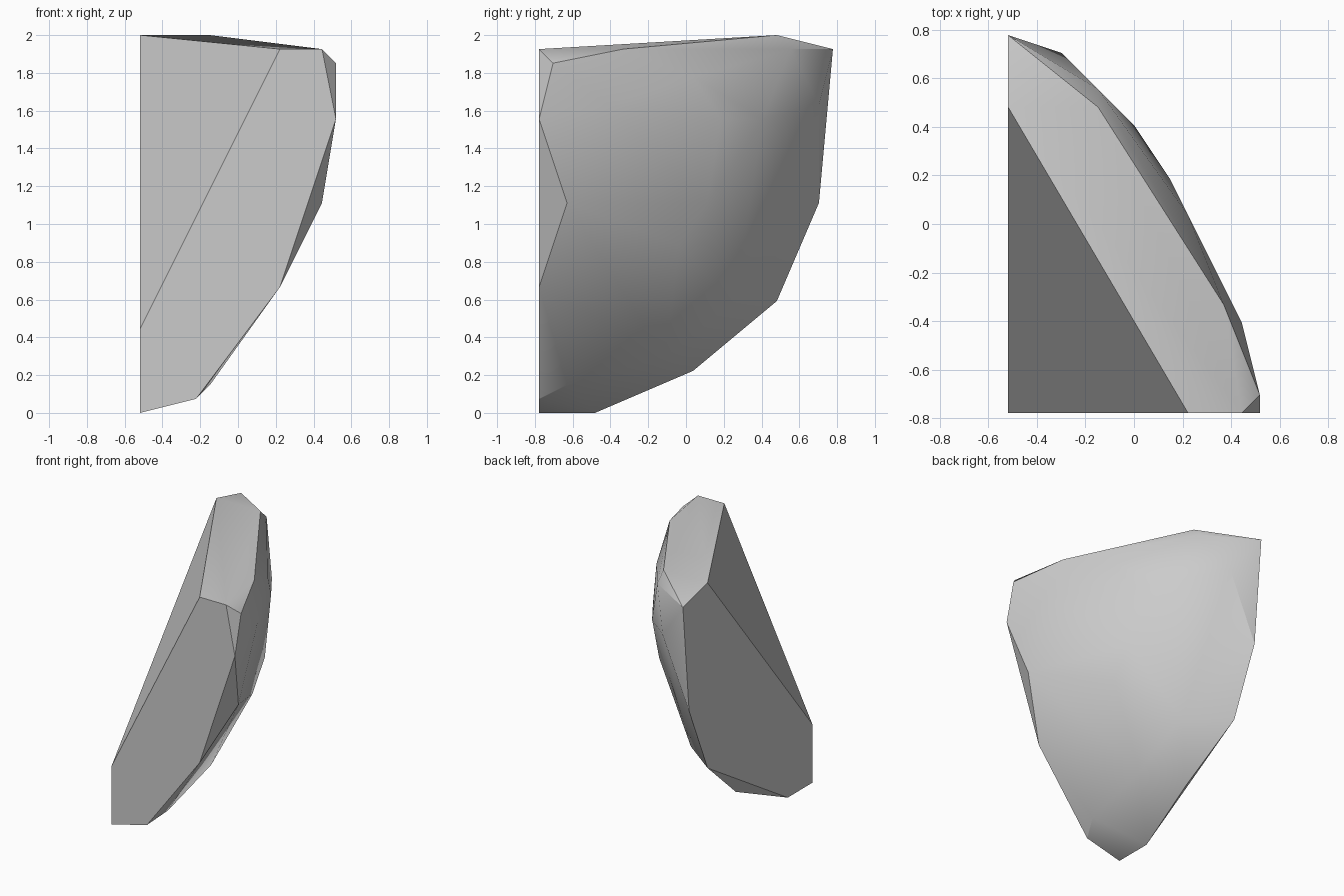
import bpy
import bmesh
import math

default_cube = bpy.data.objects.get("Cube")
if default_cube:
    bpy.data.objects.remove(default_cube, do_unlink=True)

# The shard is laid out on a regular grid of small cells
CELL = 2 / 27
HALF_DEPTH = 10.5

# Outline of the flat front cut: across, up
front_cut = [(-7, 0), (-7, 6), (3, 26), (6, 26), (7, 21), (3, 9), (-3, 1)]

# Outline of the flat side cut: depth, up
side_cut = [(17, 27), (21, 26), (20, 15), (17, 8), (4, 0)]

# Corners of the rounded outer surface and the top: across, depth, up
top_corners = [(7, 1, 25), (5, 6, 26), (-2, 17, 27), (-2, 18, 26)]
upper_corners = [(-4, 20, 22), (0, 16, 21), (2, 13, 21), (6, 5, 22), (3, 11, 24)]
lower_corners = [(6, 2, 15), (2, 12, 15), (2, 10, 12), (-3, 14, 8),
                 (-2, 9, 4), (-6, 11, 3), (-2, 2, 2)]


def make_material(name, color):
    material = bpy.data.materials.new(name)
    material.use_nodes = True
    material.diffuse_color = color
    shader = next(n for n in material.node_tree.nodes if n.type == "BSDF_PRINCIPLED")
    shader.inputs["Base Color"].default_value = color
    return material


def make_hull(name, corners, material):
    """Wrap a convex solid around the corners and merge its flat faces."""
    bm = bmesh.new()
    for across, depth, up in corners:
        bm.verts.new((across * CELL, (depth - HALF_DEPTH) * CELL, up * CELL))
    hull = bmesh.ops.convex_hull(bm, input=bm.verts[:])
    unused = {v for v in hull["geom_interior"] + hull["geom_unused"]
              if isinstance(v, bmesh.types.BMVert) and v.is_valid}
    bmesh.ops.delete(bm, geom=list(unused), context="VERTS")
    bmesh.ops.dissolve_limit(bm, angle_limit=math.radians(1),
                             verts=bm.verts[:], edges=bm.edges[:])
    bmesh.ops.recalc_face_normals(bm, faces=bm.faces[:])
    mesh = bpy.data.meshes.new(name)
    bm.to_mesh(mesh)
    bm.free()
    mesh.materials.append(material)
    obj = bpy.data.objects.new(name, mesh)
    bpy.context.collection.objects.link(obj)
    return obj


# Rock shard: two flat cuts and a sloped cut, closed by the rounded surface
corners = [(across, 0, up) for across, up in front_cut]
corners += [(-7, depth, up) for depth, up in side_cut]
corners += top_corners + upper_corners + lower_corners
stone = make_material("pale_grey_stone", (0.6, 0.6, 0.6, 1))
shard = make_hull("rock_shard", corners, stone)

# Soft outer surface with crisp cut edges
bpy.ops.object.select_all(action="DESELECT")
shard.select_set(True)
bpy.context.view_layer.objects.active = shard
bpy.ops.object.shade_smooth_by_angle(angle=math.radians(30))
